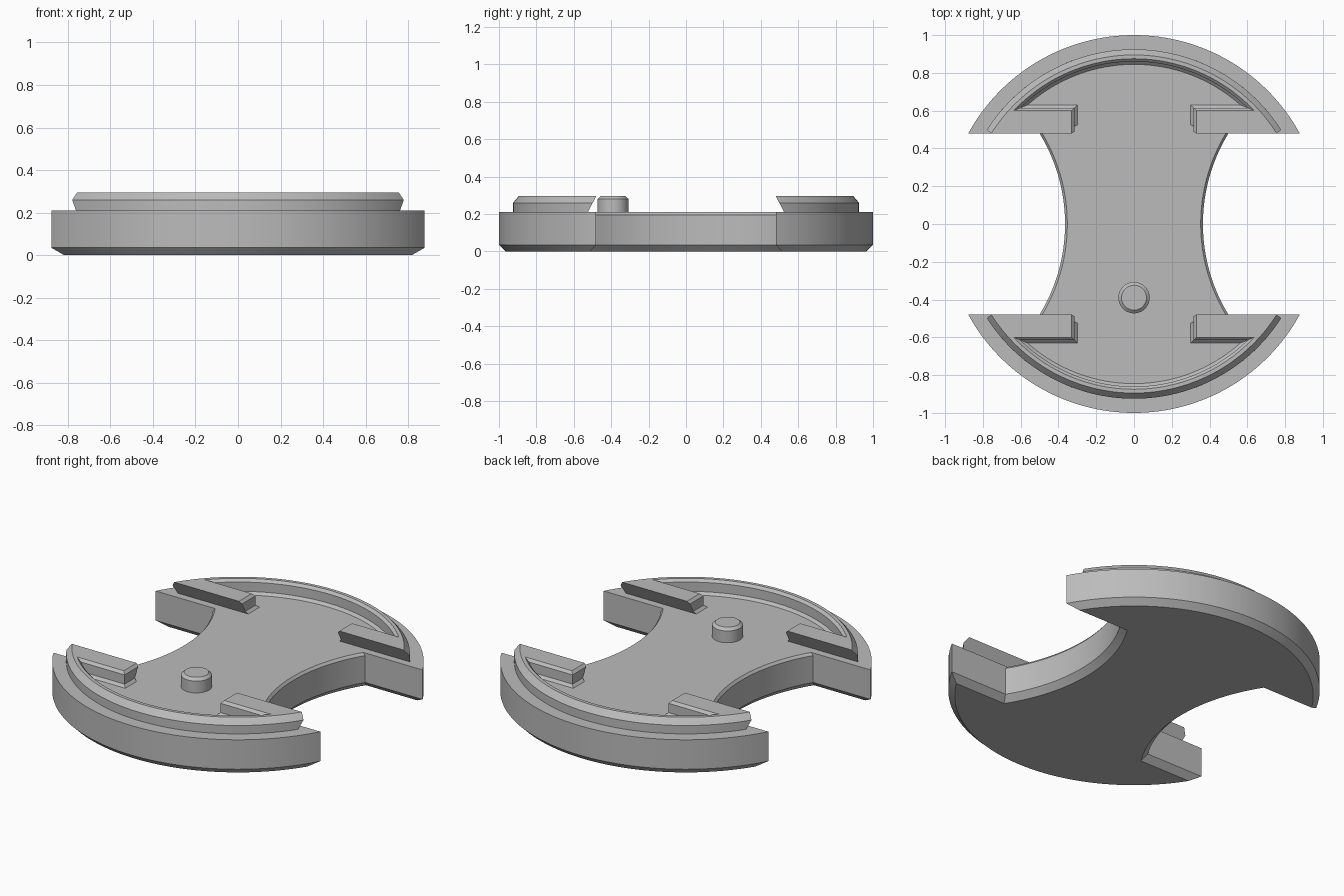
import bpy, bmesh
from math import sqrt, sin, cos, asin, pi

if "Cube" in bpy.data.objects:
    bpy.data.objects.remove(bpy.data.objects["Cube"], do_unlink=True)

grey = bpy.data.materials.new("light_grey")
grey.use_nodes = True
grey.diffuse_color = (0.5, 0.5, 0.5, 1)
grey.node_tree.nodes["Principled BSDF"].inputs["Base Color"].default_value = grey.diffuse_color


def arc(cx, radius, a0, a1, n):
    return [(cx + radius * cos(a0 + (a1 - a0) * i / n),
             radius * sin(a0 + (a1 - a0) * i / n)) for i in range(n + 1)]


def loft(name, levels, location=(0, 0, 0), turn=0):
    """Join matching outlines, given as (height, points), and cap both ends."""
    bm = bmesh.new()
    rings = [[bm.verts.new((x, y, z)) for x, y in pts] for z, pts in levels]
    for low, high in zip(rings, rings[1:]):
        for i in range(len(low)):
            j = (i + 1) % len(low)
            bm.faces.new((low[i], low[j], high[j], high[i]))
    bm.faces.new(rings[0][::-1])
    bm.faces.new(rings[-1])
    bmesh.ops.recalc_face_normals(bm, faces=bm.faces)
    mesh = bpy.data.meshes.new(name)
    bm.to_mesh(mesh)
    bm.free()
    mesh.materials.append(grey)
    obj = bpy.data.objects.new(name, mesh)
    obj.location = location
    obj.rotation_euler.z = turn
    bpy.context.collection.objects.link(obj)
    bpy.ops.object.select_all(action="DESELECT")
    obj.select_set(True)
    bpy.context.view_layer.objects.active = obj
    bpy.ops.object.shade_smooth_by_angle(angle=0.3)
    return obj


# Base plate: two round ends joined by a concave waist
def plate_outline(inset, waist_inset):
    r, chord = 1 - inset, 0.48 + inset
    waist_r, cx = 0.92 + waist_inset, 1.285
    a, w = asin(chord / r), asin(chord / waist_r)
    back = arc(0, r, a, pi - a, 64)
    left = arc(-cx, waist_r, w, -w, 32)
    front = [(-x, -y) for x, y in back]
    right = [(-x, -y) for x, y in left]
    return back + left + front + right


loft("base_plate", [(0, plate_outline(0.035, 0.035)),
                    (0.035, plate_outline(0, 0)),
                    (0.195, plate_outline(0, 0)),
                    (0.21, plate_outline(0, 0.012))])


# Raised rim: curved rail with two inward bars, undercut along the chord
def rim_outline(z, outer, spread):
    chord = 0.48 + 0.53 * (0.295 - z)
    inner, gap, bar = 0.875 - spread, 0.33 - spread, 0.6 + spread
    a, b = asin(chord / outer), asin(bar / inner)
    return (arc(0, outer, a, pi - a, 64)
            + [(-gap, chord), (-gap, bar)]
            + arc(0, inner, pi - b, b, 64)
            + [(gap, bar), (gap, chord)])


rim = [(0.21, 0.925, 0.03), (0.225, 0.925, 0.015), (0.26, 0.925, 0.015),
       (0.28, 0.908, 0.015), (0.295, 0.895, 0)]
for name, turn in (("back_rim", 0), ("front_rim", pi)):
    loft(name, [(z, rim_outline(z, r, s)) for z, r, s in rim], turn=turn)

# Locating peg with a chamfered top
peg = [(0.2, 0.083), (0.28, 0.083), (0.295, 0.066)]
loft("peg", [(z, arc(0, r, 0, 2 * pi, 48)[:-1]) for z, r in peg], location=(0, -0.39, 0))
